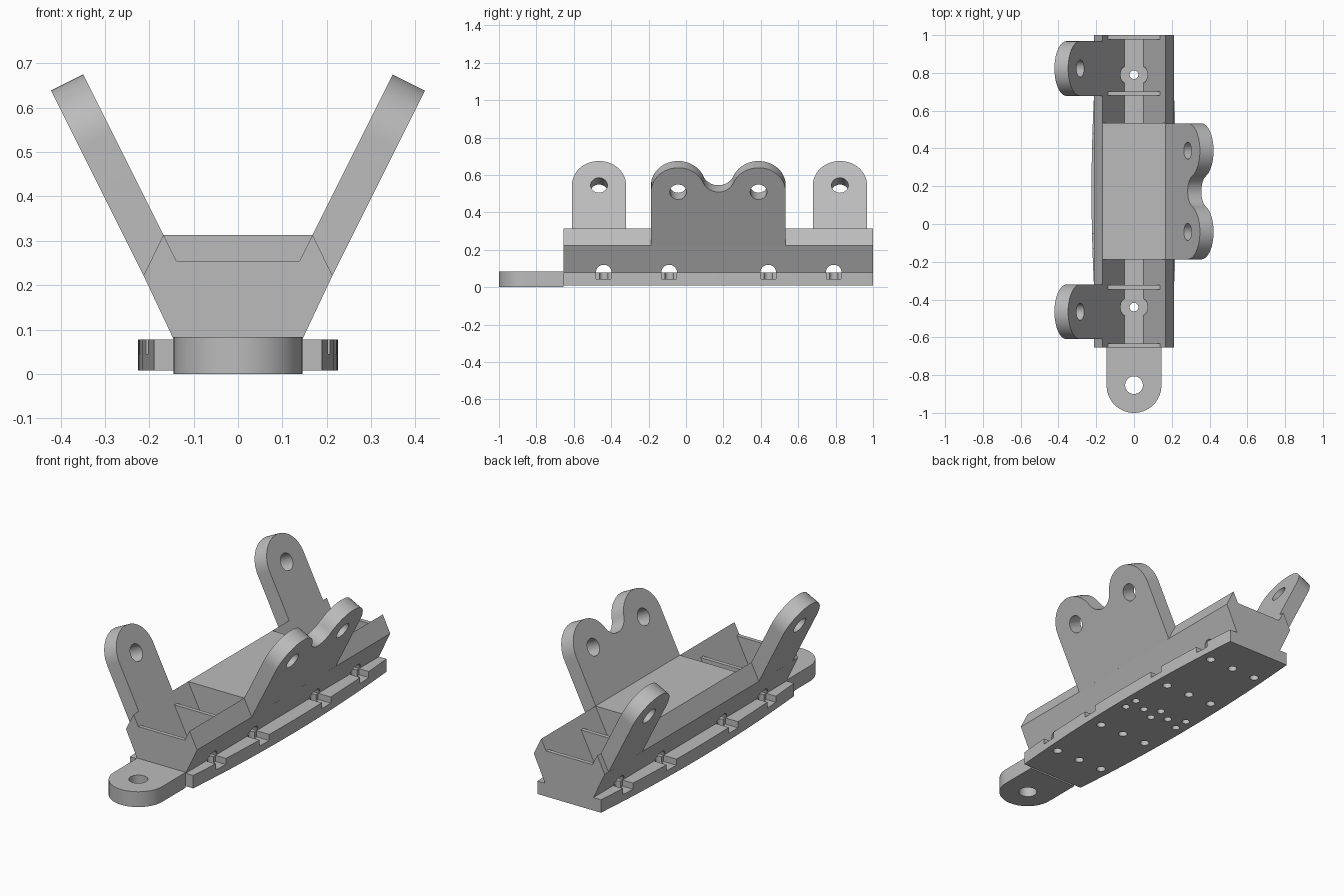
import bpy, bmesh, math
from mathutils import Vector

if "Cube" in bpy.data.objects:
    bpy.data.objects.remove(bpy.data.objects["Cube"], do_unlink=True)

grey = bpy.data.materials.new("plain_grey")
grey.use_nodes = True
COLOUR = (0.5, 0.5, 0.5, 1)
grey.diffuse_color = COLOUR
grey.node_tree.nodes["Principled BSDF"].inputs["Base Color"].default_value = COLOUR

X, Y, Z = Vector((1, 0, 0)), Vector((0, 1, 0)), Vector((0, 0, 1))
FRONT, BACK, MID = -0.655, 1.0, 0.175
FLOOR = 0.078
TIE_YS = (-0.44, -0.09, 0.44, 0.79)


def prism(name, pts, u, v, w, a, b):
    """Extrude a 2D outline in the u, v plane along w from a to b."""
    bm = bmesh.new()
    ends = [[bm.verts.new(u * p + v * q + w * t) for p, q in pts] for t in (a, b)]
    bm.faces.new(ends[0])
    bm.faces.new(ends[1])
    for i in range(len(pts)):
        j = (i + 1) % len(pts)
        bm.faces.new((ends[0][i], ends[0][j], ends[1][j], ends[1][i]))
    bmesh.ops.recalc_face_normals(bm, faces=bm.faces)
    mesh = bpy.data.meshes.new(name)
    bm.to_mesh(mesh)
    bm.free()
    mesh.materials.append(grey)
    obj = bpy.data.objects.new(name, mesh)
    bpy.context.collection.objects.link(obj)
    return obj


def arc(cx, cy, r, start, end, steps=24):
    return [(cx + r * math.cos(math.radians(start + (end - start) * i / steps)),
             cy + r * math.sin(math.radians(start + (end - start) * i / steps)))
            for i in range(steps + 1)]


def circle(cx, cy, r):
    return arc(cx, cy, r, 0, 360, 32)[:-1]


def rect(x0, y0, x1, y1):
    return [(x0, y0), (x1, y0), (x1, y1), (x0, y1)]


def cut(obj, cutters):
    """Subtract each cutter, bake the result and drop the cutters."""
    for c in cutters:
        c.hide_render = True
        mod = obj.modifiers.new("cut", 'BOOLEAN')
        mod.operation, mod.solver, mod.object = 'DIFFERENCE', 'EXACT', c
    bpy.context.view_layer.update()
    graph = bpy.context.evaluated_depsgraph_get()
    baked = bpy.data.meshes.new_from_object(obj.evaluated_get(graph))
    obj.modifiers.clear()
    obj.data = baked
    for c in cutters:
        bpy.data.objects.remove(c, do_unlink=True)


def tunnels():
    return [prism("tunnel_cutter", circle(y, FLOOR, 0.042), Y, Z, X, -0.4, 0.4) for y in TIE_YS]


# Base plate with gently bowed sides
def half_width(y):
    return 0.225 - 0.035 * ((y - MID) / (BACK - MID)) ** 2


ys = [FRONT + (BACK - FRONT) * i / 16 for i in range(17)]
outline = [(half_width(y), y) for y in ys] + [(-half_width(y), y) for y in reversed(ys)]
base = prism("base_plate", outline, X, Y, Z, 0.008, FLOOR)

# Tie notches, screw holes and the central group of blind holes
cutters = []
for y in TIE_YS:
    for s in (-1, 1):
        x0, x1 = sorted((s * 0.145, s * 0.3))
        cutters.append(prism("notch_cutter", rect(x0, y - 0.04, x1, y + 0.04), X, Y, Z, 0.045, 0.1))
    for x in (-0.146, 0, 0.146):
        cutters.append(prism("screw_cutter", circle(x, y, 0.023), X, Y, Z, -0.05, 0.1))
group = [(x, y) for x in (-0.168, 0.168) for y in (-0.04, 0.04)]
group += [(-0.08, 0), (0.08, 0), (0, -0.04), (0, 0.04)]
for x, y in group:
    cutters.append(prism("blind_cutter", circle(x, MID + y, 0.02), X, Y, Z, -0.05, 0.05))
cut(base, cutters)

# Rounded front tab with its hole
tab = prism("front_tab", [(0.145, FRONT)] + arc(0, -0.855, 0.145, 0, -180, 40) + [(-0.145, FRONT)],
            X, Y, Z, 0, 0.083)
cut(tab, [prism("tab_cutter", circle(0, -0.853, 0.047), X, Y, Z, -0.1, 0.2)])

# Flared side walls of the trough
wall = [(0.145, FLOOR), (0.213, 0.222), (0.168, 0.313), (0.05, FLOOR)]
for name, s in (("left_wall", 1), ("right_wall", -1)):
    cut(prism(name, wall, X * s, Z, Y, FRONT, BACK), tunnels())


# Solid centre block and thin cross ribs, all filling the trough
def trough_fill(name, top, y0, y1):
    w = 0.168 - (0.313 - top) / 2
    return prism(name, [(-0.05, FLOOR), (0.05, FLOOR), (w, top), (-w, top)], X, Z, Y, y0, y1)


cut(trough_fill("centre_block", 0.313, -0.187, 0.535), tunnels())
for name, y in (("front_end_rib", FRONT + 0.011), ("front_rib", -0.335),
                ("back_rib", 0.69), ("back_end_rib", BACK - 0.011)):
    trough_fill(name, 0.255, y - 0.011, y + 0.011)

# Leaning lugs, continuing the planes of the walls
RISE, R, LOW = 0.615, 0.145, 0.294


def lug(name, side, centres):
    up = Vector((side * 0.447, 0, 0.894))
    out = Vector((side * 0.894, 0, -0.447))
    first, last = centres[0], centres[-1]
    pts = [(first - R, LOW), (last + R, LOW)]
    if len(centres) == 1:
        pts += arc(first, RISE, R, 0, 180, 32)
    else:
        # Two round heads joined by a tangent hollow
        half = (last - first) / 2
        r = (half ** 2 - R ** 2) / (2 * R)
        t = math.degrees(math.atan2(r, half))
        pts += arc(last, RISE, R, 0, 180 - t)
        pts += arc(first + half, RISE + r, r, -t, t - 180)[1:-1]
        pts += arc(first, RISE, R, t, 180)
    obj = prism(name, pts, Y, up, out, 0.0103, 0.0912)
    cut(obj, [prism("lug_cutter", circle(c, RISE, 0.045), Y, up, out, -0.1, 0.2) for c in centres])


lug("left_double_lug", 1, (-0.042, 0.388))
lug("right_front_lug", -1, (-0.465,))
lug("right_back_lug", -1, (0.823,))

# Smooth the curved walls, keep the edges crisp
bpy.ops.object.select_all(action='DESELECT')
for o in bpy.context.collection.objects:
    if o.type == 'MESH' and o.data.materials and o.data.materials[0] == grey:
        o.select_set(True)
        bpy.context.view_layer.objects.active = o
bpy.ops.object.shade_smooth_by_angle(angle=math.radians(30))
